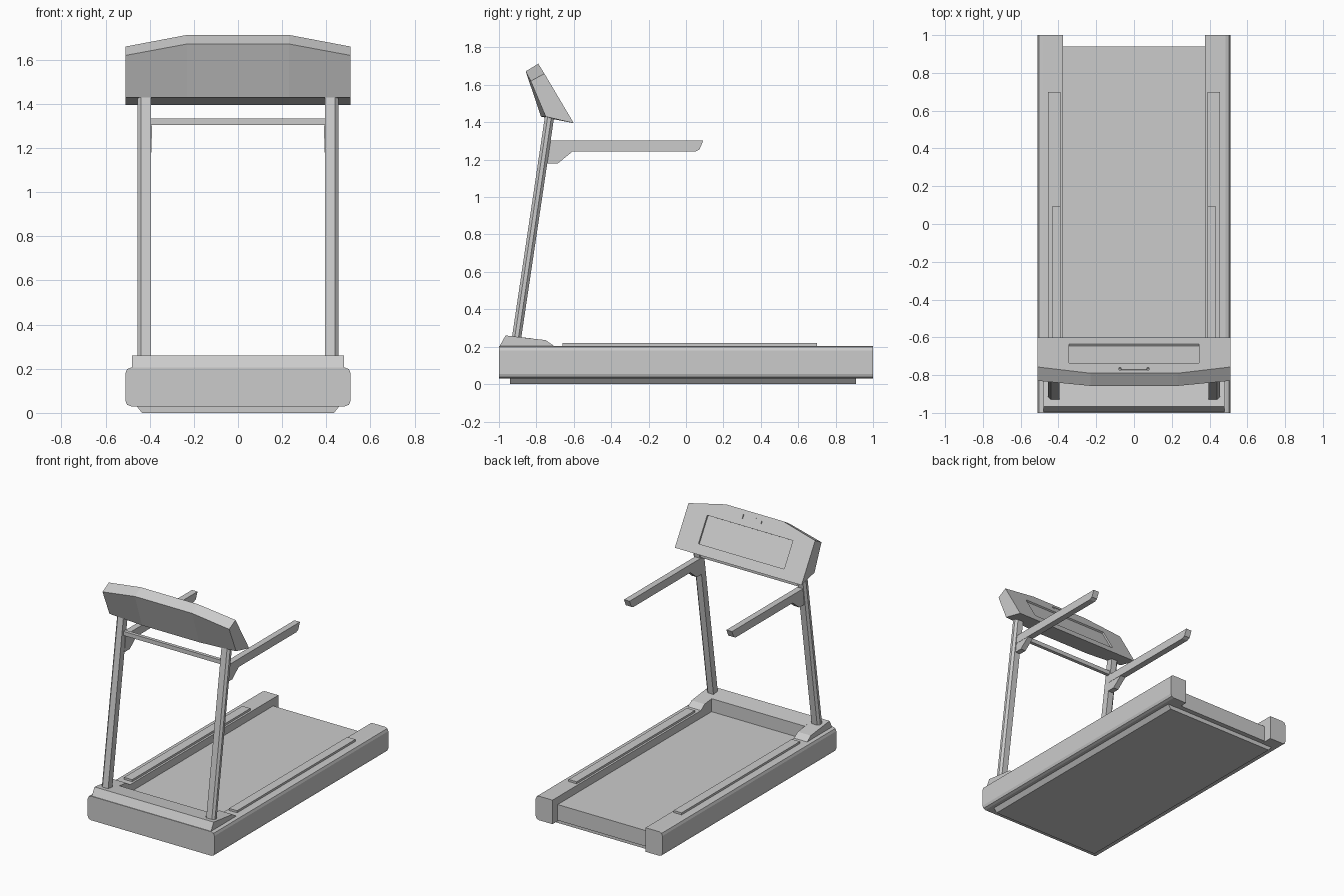
import bpy, bmesh
from math import atan2
from mathutils import Vector

if "Cube" in bpy.data.objects:
    bpy.data.objects.remove(bpy.data.objects["Cube"])


def loft(name, rings, mirror=False):
    """Join equal-sized closed rings of points into a capped solid."""
    bm = bmesh.new()
    rs = [[bm.verts.new(p) for p in r] for r in rings]
    n = len(rs[0])
    for a, b in zip(rs, rs[1:]):
        for i in range(n):
            bm.faces.new((a[i], a[(i + 1) % n], b[(i + 1) % n], b[i]))
    bm.faces.new(rs[0])
    bm.faces.new(rs[-1])
    bmesh.ops.recalc_face_normals(bm, faces=bm.faces)
    me = bpy.data.meshes.new(name)
    bm.to_mesh(me)
    bm.free()
    ob = bpy.data.objects.new(name, me)
    bpy.context.collection.objects.link(ob)
    if mirror:
        ob.modifiers.new("Mirror", 'MIRROR')
    return ob


def along_x(name, prof, x0, x1, mirror=False):
    return loft(name, [[(x, y, z) for y, z in prof] for x in (x0, x1)], mirror)


def along_y(name, prof, y0, y1, mirror=False):
    return loft(name, [[(x, y, z) for x, z in prof] for y in (y0, y1)], mirror)


def box(name, x, y, z, mirror=False):
    prof = [(y[0], z[0]), (y[1], z[0]), (y[1], z[1]), (y[0], z[1])]
    return along_x(name, prof, x[0], x[1], mirror)


# Base frame: rounded side rails joined by a front block
outer = [(0.485, 0.03), (0.503, 0.037), (0.51, 0.055),
         (0.51, 0.18), (0.503, 0.198), (0.485, 0.205)]
along_y("side_rail", [(0.375, 0.03)] + outer + [(0.375, 0.205)], -1, 1, True)
box("front_block", (-0.376, 0.376), (-1, -0.83), (0.03, 0.205))

# Running deck, underside plate and foot strips
box("running_deck", (-0.376, 0.376), (-0.84, 0.94), (0.035, 0.15))
along_y("underside_plate", [(-0.435, 0), (0.435, 0), (0.46, 0.031), (-0.46, 0.031)], -0.94, 0.91)
box("foot_strip", (0.39, 0.455), (-0.66, 0.70), (0.2, 0.22), True)

# Front hood with an arm running back on each side
along_x("hood_bar", [(-0.998, 0.2), (-0.965, 0.26), (-0.83, 0.245), (-0.83, 0.2)], -0.376, 0.376)
along_x("hood_arm", [(-0.998, 0.2), (-0.965, 0.26), (-0.75, 0.235), (-0.70, 0.2)], 0.375, 0.48, True)

# Leaning uprights with chamfered outer corners
section = [(0.395, 0), (0.44, 0), (0.455, 0.015), (0.455, 0.035), (0.44, 0.05), (0.395, 0.05)]
loft("upright", [[(x, y0 + y, z) for x, y in section]
                 for y0, z in ((-0.935, 0.22), (-0.753, 1.44))], True)
box("cross_bar", (-0.4, 0.4), (-0.755, -0.73), (1.305, 1.335))

# Handrails with sloped brackets
along_x("handrail", [(-0.735, 1.243), (0.05, 1.243), (0.072, 1.254), (0.092, 1.302), (-0.735, 1.302)],
        0.39, 0.435, True)
along_x("handrail_bracket", [(-0.745, 1.18), (-0.685, 1.18), (-0.605, 1.245), (-0.74, 1.245)],
        0.392, 0.433, True)

# Console housing, bowed at the front and lower at both ends
end = [(-0.75, 1.43), (-0.60, 1.395), (-0.757, 1.66), (-0.83, 1.62)]
mid = [(-0.775, 1.43), (-0.60, 1.395), (-0.79, 1.713), (-0.857, 1.672)]
console = loft("console", [[(x, y, z) for y, z in p]
                           for x, p in ((-0.51, end), (-0.23, mid), (0.23, mid), (0.51, end))])


# Recesses in the sloping panel: screen and small U-shaped slot
def panel_recess(name, x, t, half_x, half_t, depth):
    low, high = Vector((0, -0.60, 1.395)), Vector((0, -0.79, 1.713))
    d = high - low
    cut = box(name, (-half_x, half_x), (-half_t, half_t), (-depth, depth))
    cut.location = low + d.normalized() * t + Vector((x, 0, 0))
    cut.rotation_euler.x = atan2(d.z, d.y) - 3.14159265
    cut.hide_render = True
    cut.display_type = 'WIRE'
    # flip so the box's thin axis follows the panel normal
    m = console.modifiers.new(name, 'BOOLEAN')
    m.operation = 'DIFFERENCE'
    m.solver = 'EXACT'
    m.object = cut


panel_recess("screen_cutter", 0, 0.168, 0.345, 0.098, 0.012)
panel_recess("slot_cutter", 0, 0.335, 0.07, 0.004, 0.008)
for i, sx in enumerate((-1, 1)):
    panel_recess(f"slot_end_cutter_{i}", sx * 0.075, 0.325, 0.005, 0.014, 0.008)
